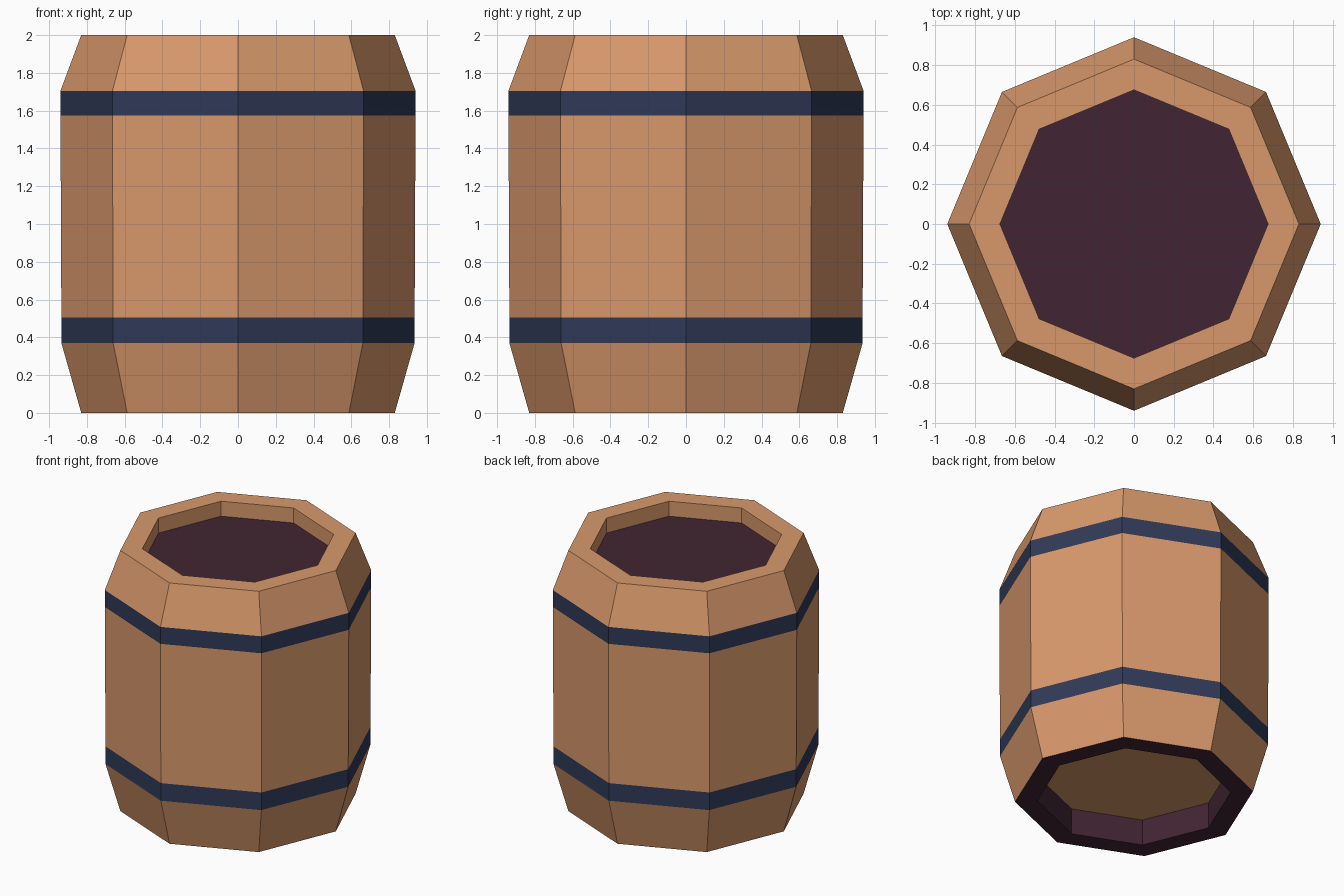
import bpy, bmesh, math

if "Cube" in bpy.data.objects:
    bpy.data.objects.remove(bpy.data.objects["Cube"])

SIDES = 8


def material(name, hex_code):
    def lin(c):
        c /= 255
        return c / 12.92 if c <= 0.04045 else ((c + 0.055) / 1.055) ** 2.4
    m = bpy.data.materials.new(name)
    rgb = [lin(int(hex_code[i:i + 2], 16)) for i in (0, 2, 4)]
    m.diffuse_color = (*rgb, 1)
    m.use_nodes = True
    m.node_tree.nodes["Principled BSDF"].inputs["Base Color"].default_value = m.diffuse_color
    return m


WOOD, BAND, DARK = 0, 1, 2
mats = [material("warm wood", "D9996C"),
        material("navy band", "303A58"),
        material("dark plum", "412532")]

# Profile from the base recess, up the outside, into the top recess:
# (radius, height, colour of the strip leading to the next point)
profile = [
    (0.675, 0.20, DARK),   # base recess wall
    (0.675, 0.00, DARK),   # base rim
    (0.83, 0.00, WOOD),    # lower taper
    (0.935, 0.37, BAND),   # lower band
    (0.935, 0.505, WOOD),  # straight staves
    (0.94, 1.575, BAND),   # upper band
    (0.94, 1.705, WOOD),   # upper taper
    (0.83, 2.00, WOOD),    # top rim
    (0.675, 2.00, WOOD),   # top recess wall
    (0.675, 1.885, WOOD),
]

bm = bmesh.new()
rings = []
for r, z, _ in profile:
    angles = [2 * math.pi * i / SIDES for i in range(SIDES)]
    rings.append([bm.verts.new((r * math.cos(a), r * math.sin(a), z)) for a in angles])

# Side strips
for k in range(len(rings) - 1):
    lo, hi = rings[k], rings[k + 1]
    for i in range(SIDES):
        j = (i + 1) % SIDES
        f = bm.faces.new((lo[i], lo[j], hi[j], hi[i]))
        f.material_index = profile[k][2]

# Wooden base panel and dark top opening
bm.faces.new(rings[0][::-1]).material_index = WOOD
bm.faces.new(rings[-1]).material_index = DARK
bmesh.ops.recalc_face_normals(bm, faces=bm.faces)

mesh = bpy.data.meshes.new("barrel")
bm.to_mesh(mesh)
bm.free()
for m in mats:
    mesh.materials.append(m)
barrel = bpy.data.objects.new("barrel", mesh)
bpy.context.collection.objects.link(barrel)
